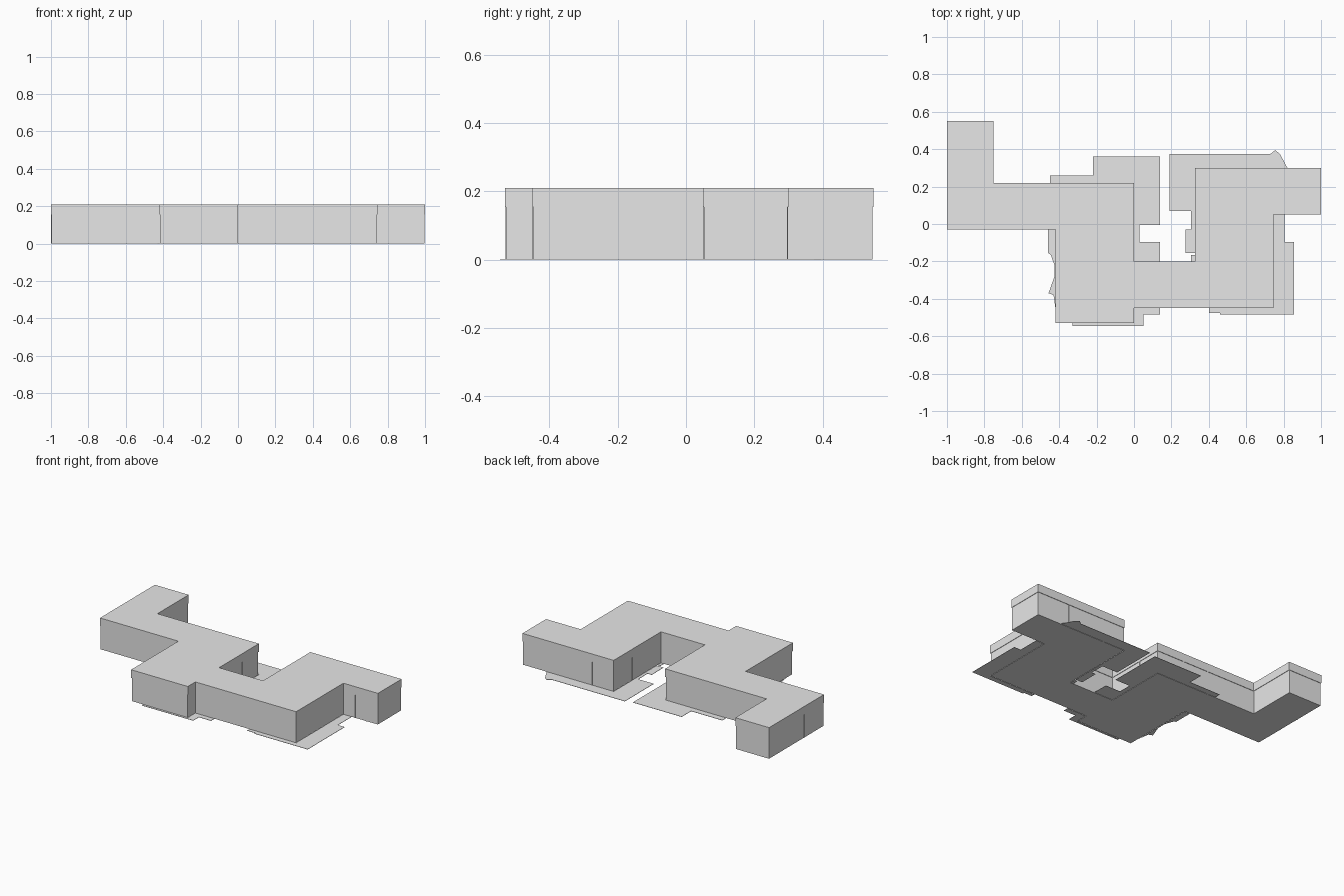
import bpy, bmesh
from mathutils import Vector

if "Cube" in bpy.data.objects:
    bpy.data.objects.remove(bpy.data.objects["Cube"])


def material(name, v):
    m = bpy.data.materials.new(name)
    m.use_nodes = True
    m.diffuse_color = (v, v, v, 1)
    m.node_tree.nodes["Principled BSDF"].inputs["Base Color"].default_value = (v, v, v, 1)
    return m


grey = material("light grey", 0.8)


def prism(name, points, z0, z1):
    """Extrude a counterclockwise outline from z0 to z1."""
    bm = bmesh.new()
    face = bm.faces.new([bm.verts.new((x, y, z0)) for x, y in points])
    top = bmesh.ops.extrude_face_region(bm, geom=[face])["geom"]
    bmesh.ops.translate(bm, vec=(0, 0, z1 - z0),
                        verts=[g for g in top if isinstance(g, bmesh.types.BMVert)])
    bmesh.ops.recalc_face_normals(bm, faces=bm.faces)
    mesh = bpy.data.meshes.new(name)
    bm.to_mesh(mesh)
    bm.free()
    mesh.materials.append(grey)
    obj = bpy.data.objects.new(name, mesh)
    bpy.context.collection.objects.link(obj)
    return obj


def inset(points, d):
    """Move each side of a right-angled outline inward by d."""
    result = []
    for i, p in enumerate(points):
        p = Vector(p)
        a = (p - Vector(points[i - 1])).normalized()
        b = (Vector(points[(i + 1) % len(points)]) - p).normalized()
        result.append((p.x - d * (a.y + b.y), p.y + d * (a.x + b.x)))
    return result


# Building outline, counterclockwise from the west corner
outline = [(-1, -.03), (-.42, -.03), (-.42, -.53), (0, -.53), (0, -.45), (.745, -.45),
           (.745, .05), (1, .05), (1, .3), (.325, .3), (.325, -.2), (0, -.2),
           (0, .22), (-.75, .22), (-.75, .55), (-1, .55)]
HEIGHT, BAND = .21, .155
wall_line = inset(outline, .003)
prism("storey_walls", wall_line, 0, BAND)
prism("roof_and_parapet", outline, BAND, HEIGHT)

# Upright joints on the walls: wall number and fractions along it
joints = {2: [.5], 4: [.46, .67], 6: [.34, .68], 8: [.36, .76], 9: [.4, .7],
          11: [.6], 12: [.27, .52], 15: [.38, .65]}
for wall, fractions in joints.items():
    a, b = Vector(wall_line[wall]), Vector(wall_line[(wall + 1) % len(wall_line)])
    along = (b - a).normalized()
    out = Vector((along.y, -along.x)) * .0025
    for f in fractions:
        c = a.lerp(b, f)
        s = along * .003
        prism("wall_joint", [c - s, c - s + out, c + s + out, c + s], 0, BAND)

# Thin paving around the foot of the building
paving = {
    "back_terrace": [(-.45, .22), (0, .22), (0, -.2), (.14, -.2), (.14, -.095), (.03, -.095),
                     (.03, -.005), (.14, -.005), (.14, .36), (-.22, .36), (-.22, .26), (-.45, .26)],
    "left_terrace": [(.19, .07), (.305, .07), (.305, -.03), (.275, -.03), (.275, -.155),
                     (.325, -.155), (.325, .3), (.82, .3), (.78, .375), (.755, .395),
                     (.73, .375), (.19, .375)],
    "court_step": [(.305, -.2), (.325, -.2), (.325, -.165), (.305, -.165)],
    "right_path": [(-.42, -.03), (-.46, -.03), (-.46, -.155), (-.445, -.165), (-.425, -.22),
                   (-.425, -.28), (-.457, -.37), (-.43, -.38), (-.42, -.45)],
    "front_path": [(-.33, -.53), (-.33, -.545), (.05, -.545), (.05, -.485), (.14, -.485),
                   (.14, -.45), (0, -.45), (0, -.53)],
    "corner_terrace": [(.4, -.45), (.4, -.475), (.46, -.475), (.46, -.485), (.855, -.485),
                       (.855, -.095), (.805, -.095), (.805, .05), (.745, .05), (.745, -.45)],
}
for name, points in paving.items():
    prism(name, points, 0, .002)
